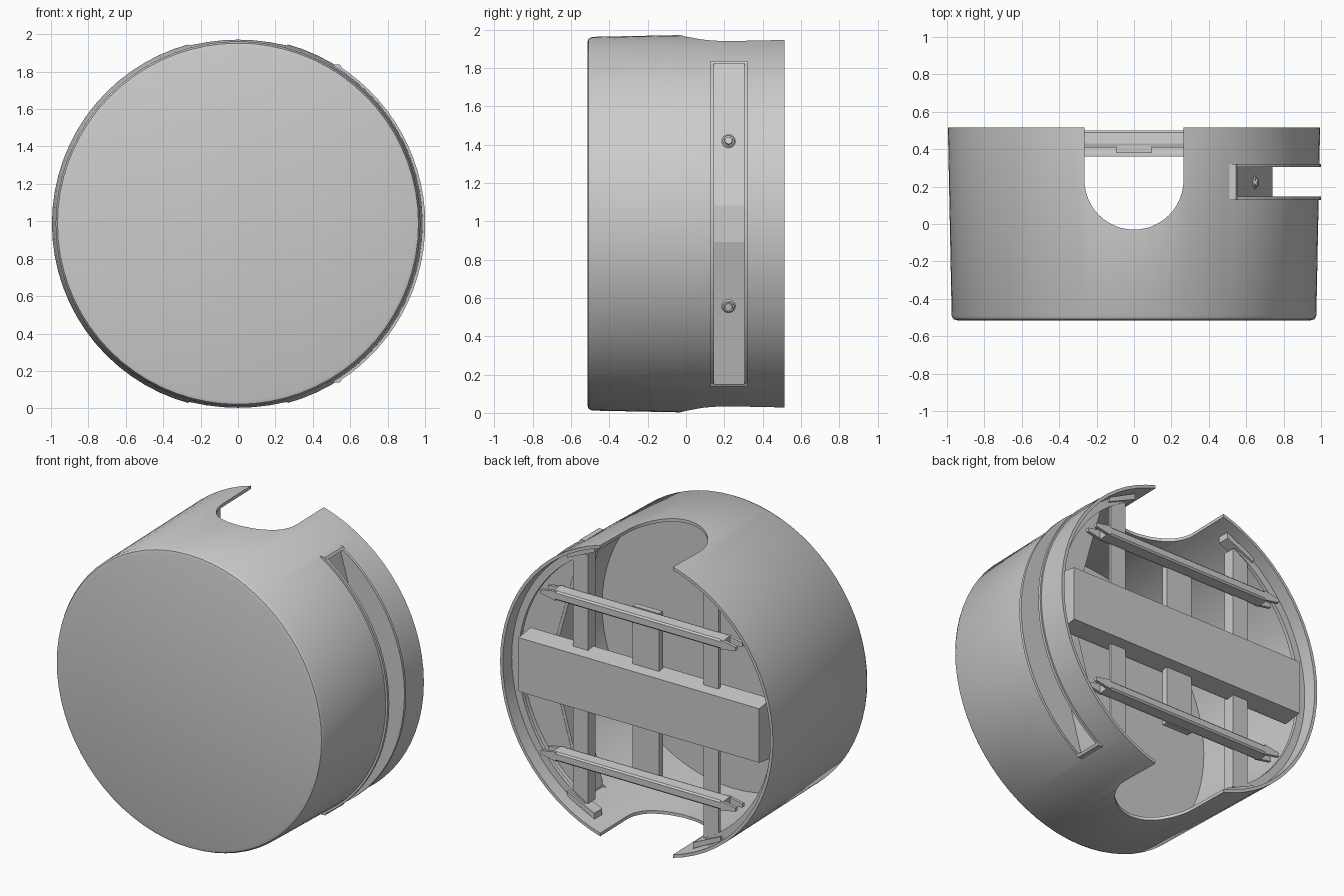
import bpy, bmesh, math
from mathutils import Vector, Matrix

if "Cube" in bpy.data.objects:
    bpy.data.objects.remove(bpy.data.objects["Cube"])

CZ = 0.987     # height of the cylinder axis
SEG = 72


def finish(name, bm, smooth=False):
    bmesh.ops.recalc_face_normals(bm, faces=bm.faces)
    me = bpy.data.meshes.new(name)
    bm.to_mesh(me)
    bm.free()
    ob = bpy.data.objects.new(name, me)
    bpy.context.collection.objects.link(ob)
    if smooth:
        shade(ob)
    return ob


def activate(ob):
    bpy.ops.object.select_all(action='DESELECT')
    ob.select_set(True)
    bpy.context.view_layer.objects.active = ob


def shade(ob):
    activate(ob)
    bpy.ops.object.shade_smooth_by_angle(angle=math.radians(30))


def prism(name, pts, axis, lo, hi):
    """Extrude a 2D outline along an axis; the outline uses the other two axes in order."""
    def co(p, d):
        v = list(p)
        v.insert('xyz'.index(axis), d)
        return v
    bm = bmesh.new()
    a = [bm.verts.new(co(p, lo)) for p in pts]
    b = [bm.verts.new(co(p, hi)) for p in pts]
    n = len(pts)
    bm.faces.new(a)
    bm.faces.new(b)
    for i in range(n):
        bm.faces.new((a[i], a[(i + 1) % n], b[(i + 1) % n], b[i]))
    return finish(name, bm)


def box(name, x, y, z):
    return prism(name, [(x[0], y[0]), (x[1], y[0]), (x[1], y[1]), (x[0], y[1])], 'z', *z)


def arc(r, a0, a1, n):
    return [(r * math.cos(a0 + (a1 - a0) * i / n), CZ + r * math.sin(a0 + (a1 - a0) * i / n))
            for i in range(n + 1)]


def cut(ob, cutter):
    m = ob.modifiers.new('cut', 'BOOLEAN')
    m.operation, m.solver, m.object = 'DIFFERENCE', 'EXACT', cutter
    activate(ob)
    bpy.ops.object.modifier_apply(modifier=m.name)
    bpy.data.objects.remove(cutter)


# Cup-shaped housing: closed rounded front, open back, slight taper
profile = [(0.945, -0.515), (0.965, -0.509), (0.975, -0.49), (0.995, 0.515),
           (0.975, 0.515), (0.955, -0.49)]
bm = bmesh.new()
rings = []
for r, y in profile:
    rings.append([bm.verts.new((r * math.cos(2 * math.pi * i / SEG), y,
                                CZ + r * math.sin(2 * math.pi * i / SEG))) for i in range(SEG)])
for a, b in zip(rings, rings[1:]):
    for i in range(SEG):
        j = (i + 1) % SEG
        bm.faces.new((a[i], a[j], b[j], b[i]))
bm.faces.new(rings[0])
bm.faces.new(rings[-1])
housing = finish('housing', bm)

# U-shaped notches through the top and bottom of the open rim
u = [(0.265, 0.7)] + [(0.265 * math.cos(t), 0.235 - 0.265 * math.sin(t))
                      for t in [math.pi * i / 24 for i in range(25)]] + [(-0.265, 0.7)]
cut(housing, prism('notch_cutter', u, 'z', -0.5, 2.5))

# Side slot opening
cut(housing, box('slot_cutter', (0.4, 1.2), (0.14, 0.31), (CZ - 0.84, CZ + 0.84)))
shade(housing)

# Recessed channel behind the slot: angled floor and two cheeks forming a raised lip
floor_out = [(0.53, CZ - 0.84), (0.74, CZ - 0.095), (0.74, CZ + 0.095), (0.53, CZ + 0.84)]
floor_in = [(x - 0.02, z) for x, z in reversed(floor_out)]
prism('slot_floor', floor_out + floor_in, 'y', 0.13, 0.32)
ang = math.asin(0.84 / 0.99)
for name, lo, hi in (('slot_cheek_front', 0.128, 0.146), ('slot_cheek_back', 0.304, 0.322)):
    prism(name, arc(1.001, -ang, ang, 28) + list(reversed(floor_out)), 'y', lo, hi)
for s in (-1, 1):
    e = [(0.51, CZ + s * 0.85), (0.545, CZ + s * 0.85), (0.555, CZ + s * 0.835), (0.51, CZ + s * 0.835)]
    prism('slot_end_lip', e, 'y', 0.128, 0.322)

# Screws in the angled slot floor
for s in (-1, 1):
    n = Vector((0.745, 0, s * 0.21)).normalized()
    rot = n.to_track_quat('Z', 'Y').to_matrix().to_4x4()
    bm = bmesh.new()
    for r, h in ((0.036, 0.008), (0.024, 0.018)):
        bmesh.ops.create_cone(bm, cap_ends=True, segments=16, radius1=r, radius2=r * 0.8, depth=h,
                              matrix=Matrix.Translation(Vector((0.646, 0.222, CZ + s * 0.43)) + n * h / 2) @ rot)
    finish('screw', bm, True)

# Inner rim flanges on both sides of the opening
for s, side in ((1, 'right'), (-1, 'left')):
    a = math.radians(62)
    ring = arc(0.98, -a, a, 30) + arc(0.925, a, -a, 30)
    prism('rim_flange_' + side, [(s * x, z) for x, z in ring], 'y', 0.40, 0.425)

    # Upright L-section posts with small feet against the wall
    post = [(0.42, 0.40), (0.53, 0.40), (0.53, 0.42), (0.44, 0.42), (0.44, 0.34), (0.42, 0.34)]
    post = [(0.42, 0.34), (0.44, 0.34), (0.44, 0.40), (0.53, 0.40), (0.53, 0.42), (0.42, 0.42)]
    prism('post_' + side, [(s * x, y) for x, y in post], 'z', CZ - 0.82, CZ + 0.82)
    for v in (1, -1):
        foot = [(0.36, 0.86), (0.56, 0.77), (0.56, 0.80), (0.36, 0.90)]
        prism('post_foot', [(s * x, CZ + v * z) for x, z in foot], 'y', 0.36, 0.44)

# Wide centre crossbar with sloping long sides
bar = [(0.36, CZ - 0.195), (0.375, CZ - 0.195), (0.49, CZ - 0.178),
       (0.49, CZ + 0.178), (0.375, CZ + 0.195), (0.36, CZ + 0.195)]
prism('centre_crossbar', bar, 'x', -0.877, 0.877)

# Thin upper and lower rails with forked clip ends
for v, name in ((1, 'upper'), (-1, 'lower')):
    z0 = CZ + v * 0.53
    rail = [(0.41, -0.03), (0.43, -0.036), (0.49, -0.03), (0.50, -0.02),
            (0.50, 0.02), (0.49, 0.03), (0.43, 0.036), (0.41, 0.03)]
    prism(name + '_rail', [(y, z0 + z) for y, z in rail], 'x', -0.62, 0.62)
    for s in (1, -1):
        for y0, y1 in ((0.405, 0.425), (0.48, 0.50)):
            prong = [(0.60, -0.032), (0.71, -0.012), (0.71, 0.012), (0.60, 0.032)]
            prism(name + '_clip', [(s * x, z0 + z) for x, z in prong], 'y', y0, y1)

# Central upright strap joining the rails
box('centre_strap', (-0.097, 0.097), (0.38, 0.42), (CZ - 0.57, CZ + 0.57))
